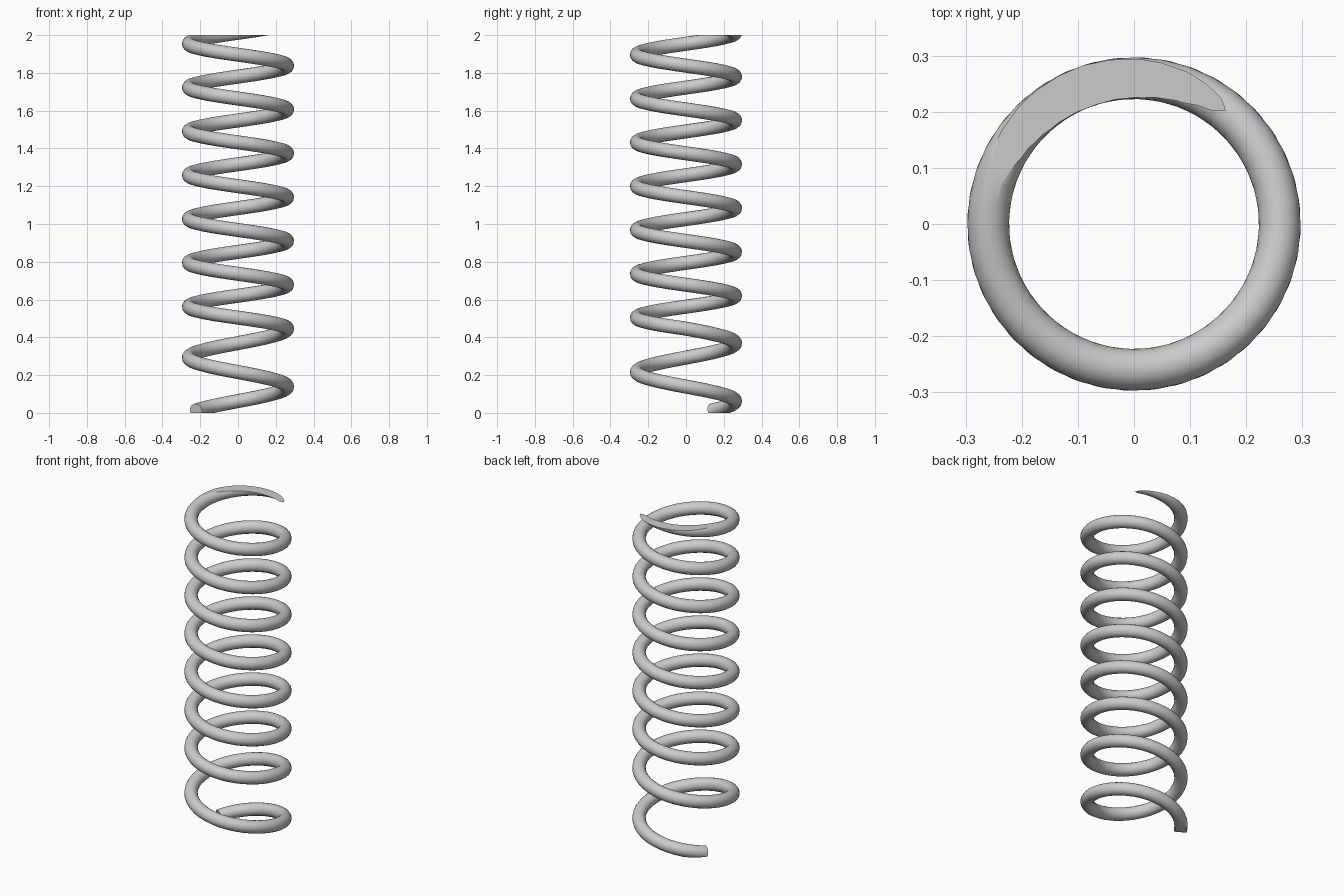
import bpy, bmesh, math
from mathutils import Vector

if "Cube" in bpy.data.objects:
    bpy.data.objects.remove(bpy.data.objects["Cube"])

R, WIRE = 0.26, 0.037       # coil radius, wire radius
SIDES, STEPS = 16, 40       # wire sides, rings per turn
T0, T1 = -59 / 360, 8.3     # start and end in turns, 0 = back (+y)
BREAK = 1.25                # the first coils are spaced wider
Z0, PITCH_LOW, PITCH = 0.0625, 0.307, 0.232


def centre(t):
    a = t * math.tau
    z = Z0 + PITCH_LOW * min(t, BREAK) + PITCH * max(t - BREAK, 0)
    return Vector((R * math.sin(a), R * math.cos(a), z))


# wire swept along the helix
bm = bmesh.new()
count = round((T1 - T0) * STEPS)
rings = []
for i in range(count + 1):
    t = T0 + (T1 - T0) * i / count
    c = centre(t)
    tangent = (centre(t + 0.001) - centre(t - 0.001)).normalized()
    out = Vector((c.x, c.y, 0)).normalized()
    up = tangent.cross(out).normalized()
    rings.append([bm.verts.new(c + WIRE * (out * math.cos(b) + up * math.sin(b)))
                  for b in (math.tau * k / SIDES for k in range(SIDES))])
for a, b in zip(rings, rings[1:]):
    for k in range(SIDES):
        n = (k + 1) % SIDES
        bm.faces.new((a[k], a[n], b[n], b[k]))
bm.faces.new(rings[0])
bm.faces.new(rings[-1])

# both ends ground flat
for z, direction in ((0, -1), (2, 1)):
    cut = bmesh.ops.bisect_plane(
        bm, geom=bm.verts[:] + bm.edges[:] + bm.faces[:], dist=1e-6,
        plane_co=(0, 0, z), plane_no=(0, 0, direction), clear_outer=True)
    edges = [e for e in cut["geom_cut"] if isinstance(e, bmesh.types.BMEdge)]
    bmesh.ops.holes_fill(bm, edges=edges, sides=0)
bmesh.ops.recalc_face_normals(bm, faces=bm.faces[:])

mesh = bpy.data.meshes.new("coil_spring")
bm.to_mesh(mesh)
bm.free()
spring = bpy.data.objects.new("coil_spring", mesh)
bpy.context.collection.objects.link(spring)
bpy.context.view_layer.objects.active = spring
spring.select_set(True)
bpy.ops.object.shade_smooth_by_angle(angle=math.radians(35))
